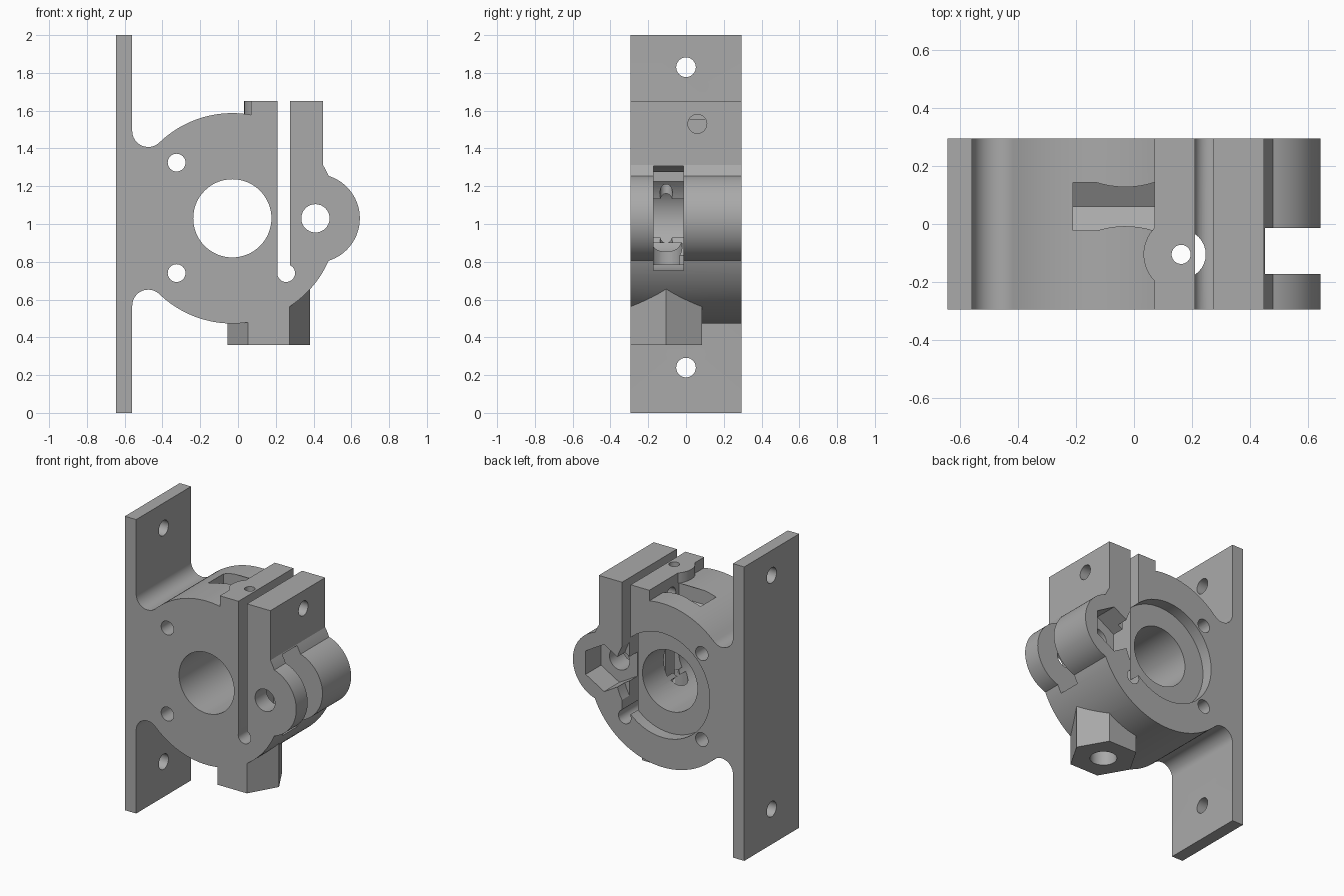
import bpy, bmesh
from math import sin, cos, acos, atan2, sqrt, pi, radians

cube = bpy.data.objects.get("Cube")
if cube:
    bpy.data.objects.remove(cube, do_unlink=True)

grey = bpy.data.materials.new("plain grey")
grey.use_nodes = True
colour = (0.4, 0.4, 0.4, 1)
grey.diffuse_color = colour
grey.node_tree.nodes["Principled BSDF"].inputs["Base Color"].default_value = colour


def arc(cu, cv, r, start, end, n):
    steps = [start + (end - start) * i / n for i in range(n + 1)]
    return [(cu + r * cos(a), cv + r * sin(a)) for a in steps]


def ring(cu, cv, r, n=64, start=0.0):
    return arc(cu, cv, r, start, start + 2 * pi, n)[:-1]


def box(u0, u1, v0, v1):
    return [(u0, v0), (u1, v0), (u1, v1), (u0, v1)]


def prism(name, points, axis, lo, hi):
    """Extrude a 2D outline along an axis."""
    place = {"X": lambda u, v, w: (w, u, v),
             "Y": lambda u, v, w: (u, w, v),
             "Z": lambda u, v, w: (u, v, w)}[axis]
    bm = bmesh.new()
    ends = [[bm.verts.new(place(u, v, w)) for u, v in points] for w in (lo, hi)]
    bm.faces.new(ends[0])
    bm.faces.new(ends[1])
    for i in range(len(points)):
        j = (i + 1) % len(points)
        bm.faces.new((ends[0][i], ends[0][j], ends[1][j], ends[1][i]))
    bmesh.ops.recalc_face_normals(bm, faces=bm.faces)
    mesh = bpy.data.meshes.new(name)
    bm.to_mesh(mesh)
    bm.free()
    mesh.materials.append(grey)
    ob = bpy.data.objects.new(name, mesh)
    bpy.context.scene.collection.objects.link(ob)
    return ob


def combine(target, tool, operation):
    """Apply a boolean and discard the tool."""
    mod = target.modifiers.new("boolean", "BOOLEAN")
    mod.operation = operation
    mod.solver = "EXACT"
    mod.object = tool
    bpy.context.view_layer.update()
    graph = bpy.context.evaluated_depsgraph_get()
    result = bpy.data.meshes.new_from_object(target.evaluated_get(graph))
    target.modifiers.remove(mod)
    target.data = result
    bpy.data.objects.remove(tool, do_unlink=True)


# Main dimensions
CX, CZ, R = -0.03, 1.03, 0.557        # round housing
LX, LR = 0.41, 0.235                  # idler lobe
DEPTH = 0.295
PLATE_OUT, PLATE_IN, FILLET = -0.645, -0.56, 0.085
EAR_TOP, EAR_LEFT, EAR_RIGHT = 1.65, 0.07, 0.45

# Tangent fillet and lobe junction angles
fx = PLATE_IN + FILLET
fz = sqrt((R + FILLET) ** 2 - (fx - CX) ** 2)
tangent = atan2(fz, fx - CX)
gap = LX - CX
reach = (gap ** 2 + R ** 2 - LR ** 2) / (2 * gap)
rise = sqrt(R ** 2 - reach ** 2)
join_main, join_lobe = atan2(rise, reach), atan2(rise, reach - gap)

# Housing outline with plate, lobe and clamp ears
outline = [(PLATE_OUT, 0), (PLATE_IN, 0)]
outline += arc(fx, CZ - fz, FILLET, pi, pi - tangent, 16)
outline += arc(CX, CZ, R, -tangent, -join_main, 40)[1:]
outline += arc(LX, CZ, LR, -join_lobe, join_lobe, 32)[1:]
outline += arc(CX, CZ, R, join_main, acos((EAR_RIGHT - CX) / R), 4)[1:]
outline += [(EAR_RIGHT, EAR_TOP), (EAR_LEFT, EAR_TOP)]
outline += arc(CX, CZ, R, acos((EAR_LEFT - CX) / R), tangent, 20)
outline += arc(fx, CZ + fz, FILLET, tangent - pi, -pi, 16)[1:]
outline += [(PLATE_IN, 2), (PLATE_OUT, 2)]
body = prism("motor_bracket_body", outline, "Y", -DEPTH, DEPTH)

# Added bosses: feed entry on top, hexagonal outlet below
FX, FY = 0.163, -0.105
for name, points, lo, hi in (
        ("entry_boss", ring(FX, FY, 0.13), 1.5, EAR_TOP),
        ("outlet_boss", ring(FX, FY, 0.2194, 6), 0.36, 0.7)):
    combine(body, prism(name, points, "Z", lo, hi), "UNION")

# Cuts: (name, outline, axis, from, to)
bolt = 0.047
cuts = [
    ("bore", ring(CX, CZ, 0.207), "Y", -0.5, 0.5),
    ("counterbore", ring(CX, CZ, 0.355), "Y", 0.215, 0.5),
    ("clamp_slot", box(0.21, 0.275, 0.74, 1.8), "Y", -0.5, 0.5),
    ("slot_end", ring(0.255, 0.74, bolt, 32), "Y", -0.5, 0.5),
    ("bolt_low", ring(-0.325, 0.74, bolt, 32), "Y", -0.5, 0.5),
    ("bolt_high", ring(-0.325, 1.325, bolt, 32), "Y", -0.5, 0.5),
    ("idler_pocket", ring(LX, CZ, 0.28), "Y", -0.172, -0.013),
    ("axle_hole", ring(LX, CZ, 0.075, 32), "Y", -0.5, 0.5),
    ("axle_nut_trap", ring(LX, CZ, 0.16, 6, pi / 2), "Y", 0.13, 0.5),
    ("clamp_nut_trap", ring(0.06, 1.53, 0.096, 6, pi / 2), "X", -0.21, EAR_LEFT),
    ("clamp_screw_hole", ring(0.06, 1.53, 0.05, 32), "X", 0, 0.6),
    ("feed_hole", ring(FX, FY, 0.033, 32), "Z", 0.5, 1.8),
    ("outlet_hole", ring(FX, FY, 0.085, 32), "Z", 0.2, 0.9),
]
for z in (0.24, 1.83):
    cuts.append(("plate_hole", ring(0, z, 0.052, 32), "X", -0.8, -0.5))
for cut in cuts:
    combine(body, prism(*cut), "DIFFERENCE")

# Smooth the round walls, keep the edges sharp
bpy.ops.object.select_all(action="DESELECT")
body.select_set(True)
bpy.context.view_layer.objects.active = body
bpy.ops.object.shade_smooth_by_angle(angle=radians(25))
